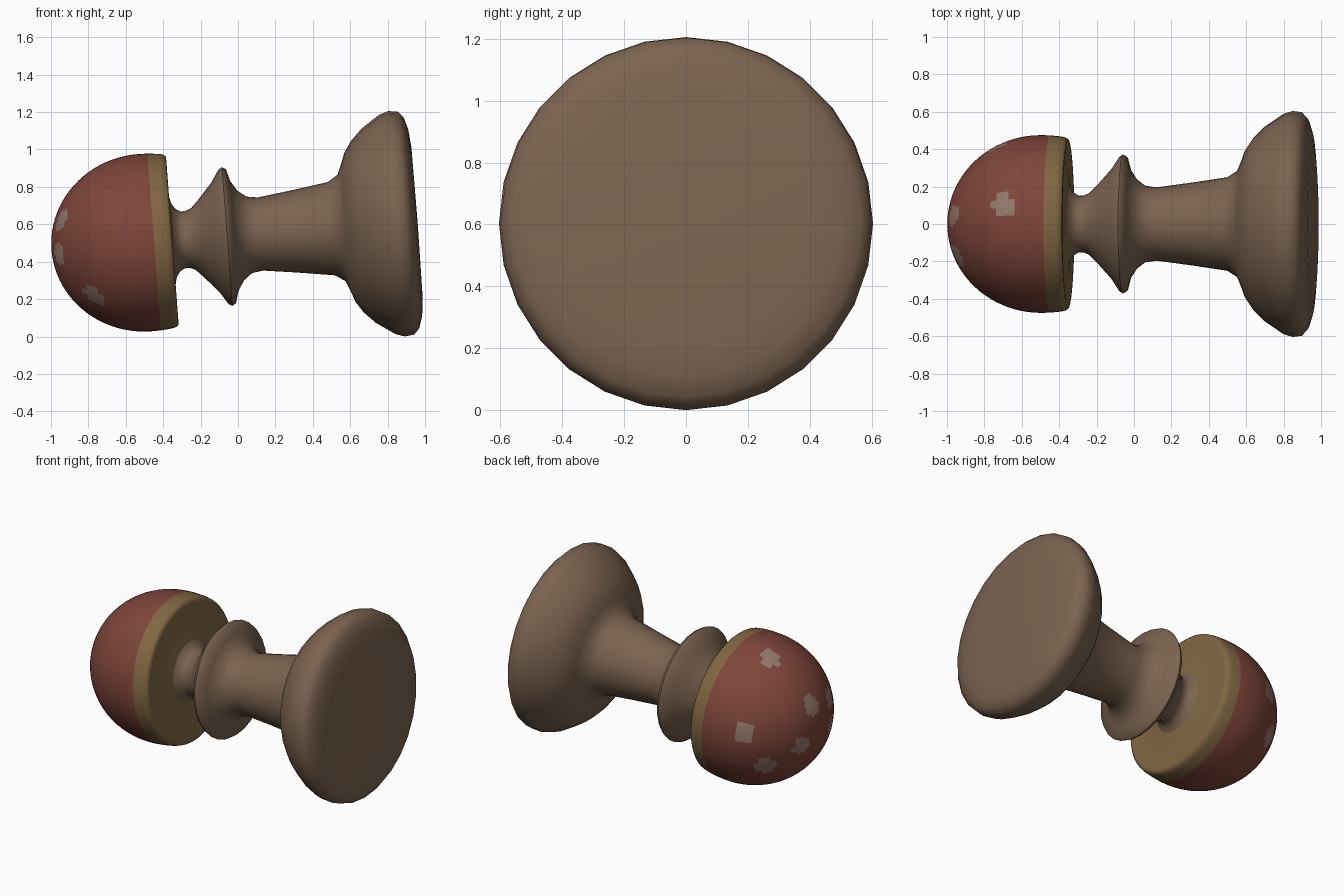
import bpy, bmesh
from math import sin, cos, pi, radians
from mathutils import Matrix, Vector

if "Cube" in bpy.data.objects:
    bpy.data.objects.remove(bpy.data.objects["Cube"])

# The pawn lies on its side, resting on base and cap, so its axis is tilted
POSE = Matrix.Translation((0, 0, 0.539)) @ Matrix.Rotation(radians(-4.3), 4, 'Y')


def material(name, rgb):
    m = bpy.data.materials.new(name)
    m.diffuse_color = (*rgb, 1)
    m.use_nodes = True
    m.node_tree.nodes["Principled BSDF"].inputs["Base Color"].default_value = m.diffuse_color
    return m


def lathe(name, profile, sides, mats, pick=lambda c: 0):
    """Turn a list of (position along axis, radius) around the x axis."""
    bm = bmesh.new()
    rings = []
    for s, r in profile:
        if r < 1e-4:
            rings.append([bm.verts.new((s, 0, 0))] * sides)
        else:
            rings.append([bm.verts.new((s, r * sin(2 * pi * i / sides), r * cos(2 * pi * i / sides)))
                          for i in range(sides)])
    for a, b in zip(rings, rings[1:]):
        for i in range(sides):
            j = (i + 1) % sides
            f = bm.faces.new(list(dict.fromkeys((a[i], a[j], b[j], b[i]))))
            f.material_index = pick(f.calc_center_median())
    bmesh.ops.recalc_face_normals(bm, faces=bm.faces)
    me = bpy.data.meshes.new(name)
    bm.to_mesh(me)
    bm.free()
    for m in mats:
        me.materials.append(m)
    ob = bpy.data.objects.new(name, me)
    bpy.context.collection.objects.link(ob)
    ob.matrix_world = POSE
    bpy.ops.object.select_all(action='DESELECT')
    ob.select_set(True)
    bpy.context.view_layer.objects.active = ob
    bpy.ops.object.shade_smooth_by_angle(angle=radians(50))
    return ob


brown = material("brown", (0.20, 0.127, 0.08))
red = material("red", (0.21, 0.06, 0.042))
orange = material("orange", (0.21, 0.085, 0.045))
ochre = material("ochre", (0.22, 0.135, 0.055))
pale = material("pale_spot", (0.30, 0.19, 0.15))

# Stem with neck, collar and flared base
stem = [(-0.36, 0.23), (-0.345, 0.2), (-0.325, 0.17), (-0.30, 0.153), (-0.27, 0.152), (-0.24, 0.165),
        (-0.2, 0.205), (-0.12, 0.295), (-0.078, 0.36), (-0.058, 0.372), (-0.038, 0.36),
        (-0.02, 0.295), (0.015, 0.24), (0.06, 0.205), (0.12, 0.196), (0.3, 0.22), (0.5, 0.25),
        (0.555, 0.285), (0.58, 0.345), (0.6, 0.40), (0.64, 0.46), (0.7, 0.52), (0.8, 0.588),
        (0.85, 0.604), (0.9, 0.598), (0.93, 0.565), (0.95, 0.5), (0.96, 0.4), (0.963, 0)]
lathe("stem_and_base", stem, 28, [brown])

# Domed cap: half ellipsoid, short skirt and shallow underside
CENTRE, LONG, WIDE = -0.5, 0.5, 0.475
SPOTS = [Vector(v).normalized() for v in (
    (-.33, .21, .92), (-.91, .1, .4), (-.88, -.36, .33), (-.44, .88, .14), (-.65, .67, -.36),
    (-.93, .32, -.09), (-.92, -.35, -.05), (-.6, -.6, -.55))]


def cap_colour(c):
    if c.x > -0.42:
        return 2
    if c.x > -0.475:
        return 1
    d = Vector(((c.x - CENTRE) / LONG, c.y / WIDE, c.z / WIDE)).normalized()
    return 3 if any(d.angle(s) < 0.13 for s in SPOTS) else 0


N = 22
cap = [(CENTRE - LONG * cos(pi / 2 * i / N), WIDE * sin(pi / 2 * i / N)) for i in range(N + 1)]
cap += [(-0.45, 0.474), (-0.39, 0.468), (-0.365, 0.462), (-0.353, 0.45), (-0.352, 0.43),
        (-0.357, 0.36), (-0.355, 0.25), (-0.34, 0.18), (-0.34, 0)]
lathe("cap", cap, 64, [red, orange, ochre, pale], cap_colour)
